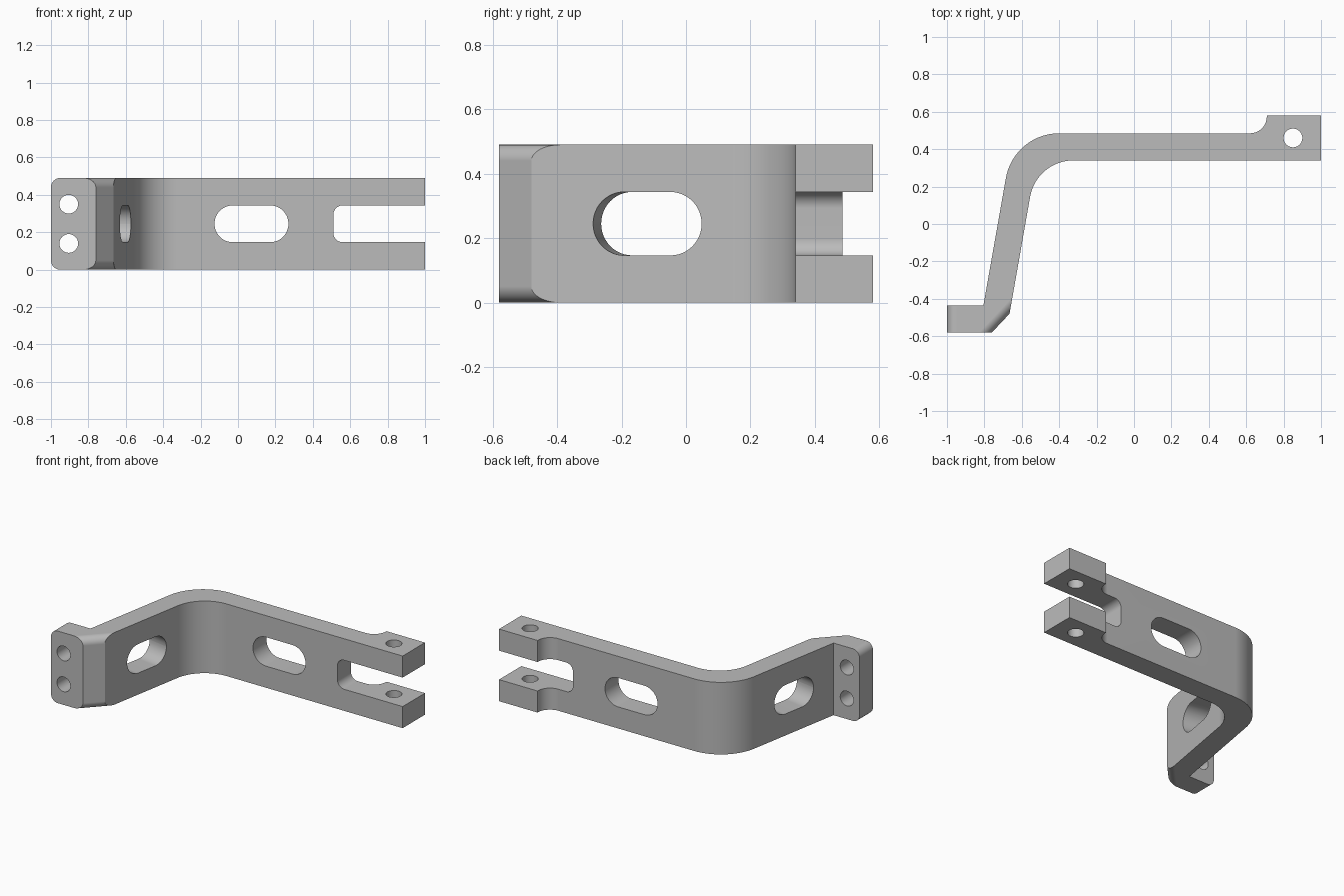
import bpy, bmesh
from math import radians, sin, cos, tan, pi
from mathutils import Matrix, Vector

cube = bpy.data.objects.get("Cube")
if cube:
    bpy.data.objects.remove(cube)

HEIGHT = 0.49
MID = HEIGHT / 2
THICK = 0.145
LEAN = radians(10)           # slant of the rear arm

steel = bpy.data.materials.new("plain grey")
steel.use_nodes = True
grey = (0.5, 0.5, 0.5, 1)
steel.diffuse_color = grey
steel.node_tree.nodes["Principled BSDF"].inputs["Base Color"].default_value = grey


def arc(cx, cy, r, start, end, n=24):
    """Points on a circular arc, angles in degrees."""
    angles = [radians(start + (end - start) * i / n) for i in range(n + 1)]
    return [(cx + r * cos(a), cy + r * sin(a)) for a in angles]


def prism(name, points, depth, matrix=Matrix()):
    """Extrude a flat outline along local z."""
    bm = bmesh.new()
    base = bm.faces.new([bm.verts.new((x, y, 0)) for x, y in points])
    top = bmesh.ops.extrude_face_region(bm, geom=[base])["geom"]
    bmesh.ops.translate(bm, vec=(0, 0, depth),
                        verts=[v for v in top if isinstance(v, bmesh.types.BMVert)])
    bm.transform(matrix)
    bmesh.ops.recalc_face_normals(bm, faces=bm.faces)
    mesh = bpy.data.meshes.new(name)
    bm.to_mesh(mesh)
    bm.free()
    mesh.materials.append(steel)
    obj = bpy.data.objects.new(name, mesh)
    bpy.context.collection.objects.link(obj)
    return obj


def rounded_rect(width, height, r):
    w, h = width / 2 - r, height / 2 - r
    pts = []
    for i, (sx, sy) in enumerate([(1, 1), (-1, 1), (-1, -1), (1, -1)]):
        pts += arc(sx * w, sy * h, r, 90 * i, 90 * i + 90, 12)
    # drop coincident points where straight sides vanish
    return [p for i, p in enumerate(pts)
            if (Vector(p) - Vector(pts[i - 1])).length > 1e-4]


def wall_x(y, offset=0.0):
    """x of the slanted arm's back face at a given y."""
    return -0.805 + offset + (y + 0.435) * tan(LEAN)


def bend(y, offset, r):
    """Fillet between slanted arm and the straight arm's face at y."""
    cx = wall_x(y, offset) + r * tan(radians(40))
    return arc(cx, y - r, r, 170, 90)


# Bracket outline seen from above
shift = THICK / cos(LEAN)
outline = [(-1, -0.58), (-0.76, -0.58), (wall_x(-0.48, shift), -0.48)]
outline += bend(0.34, shift, 0.235)
outline += [(1, 0.34), (1, 0.58), (0.71, 0.58)]
outline += arc(0.62, 0.575, 0.09, 0, -90)
outline += bend(0.485, 0, 0.29)[::-1]
outline += [(-0.805, -0.435), (-1, -0.435)]
bracket = prism("bracket", outline, HEIGHT)

# Rounded top and bottom edges on the flange end and the chamfer
bm = bmesh.new()
bm.from_mesh(bracket.data)


def is_rounded(edge):
    a, b = (v.co for v in edge.verts)
    if abs(a.z - b.z) > 0.01:
        return False
    middle = (a + b) / 2
    flange_end = middle.x < -0.99
    chamfer = middle.y < -0.5 and abs(a.x - b.x) > 0.05 and abs(a.y - b.y) > 0.05
    return flange_end or chamfer


bmesh.ops.bevel(bm, geom=[e for e in bm.edges if is_rounded(e)], offset=0.05,
                offset_type='OFFSET', segments=10, profile=0.5, affect='EDGES')
bm.to_mesh(bracket.data)
bm.free()


def facing(x, y, z, turn=0.0):
    """Frame whose local z runs along world y, then turned about z."""
    return (Matrix.Translation((x, y, z)) @ Matrix.Rotation(turn, 4, 'Z')
            @ Matrix.Rotation(pi / 2, 4, 'X') @ Matrix.Translation((0, 0, -0.2)))


slot = rounded_rect(0.395, 0.197, 0.098)
short_slot = rounded_rect(0.342, 0.197, 0.098)
fork = rounded_rect(0.8, 0.197, 0.05)
circle = arc(0, 0, 0.05, 0, 352.5, 47)

cutters = [
    prism("front_slot_cutter", slot, 0.4, facing(0.072, 0.41, MID)),
    prism("arm_slot_cutter", short_slot, 0.4,
          facing(wall_x(-0.12, shift), -0.12, MID, pi / 2 - LEAN)),
    prism("fork_cutter", fork, 0.6, facing(0.91, 0.41, MID)),
    prism("pin_hole_cutter", circle, 1, Matrix.Translation((0.85, 0.46, -0.2))),
]
for z in (0.14, 0.35):
    cutters.append(prism("bolt_hole_cutter", circle, 0.4, facing(-0.905, -0.5, z)))

for cutter in cutters:
    cutter.hide_render = True
    mod = bracket.modifiers.new("cut", 'BOOLEAN')
    mod.operation = 'DIFFERENCE'
    mod.solver = 'EXACT'
    mod.object = cutter

# Bake the cuts and drop the cutters
bpy.context.view_layer.update()
graph = bpy.context.evaluated_depsgraph_get()
cut_mesh = bpy.data.meshes.new_from_object(bracket.evaluated_get(graph))
bracket.modifiers.clear()
bracket.data = cut_mesh
for cutter in cutters:
    bpy.data.objects.remove(cutter)

# Smooth bends and holes, crisp corners
bpy.ops.object.select_all(action='DESELECT')
bracket.select_set(True)
bpy.context.view_layer.objects.active = bracket
bpy.ops.object.shade_smooth_by_angle(angle=radians(25))
weighted = bracket.modifiers.new("even shading", 'WEIGHTED_NORMAL')
weighted.keep_sharp = True
